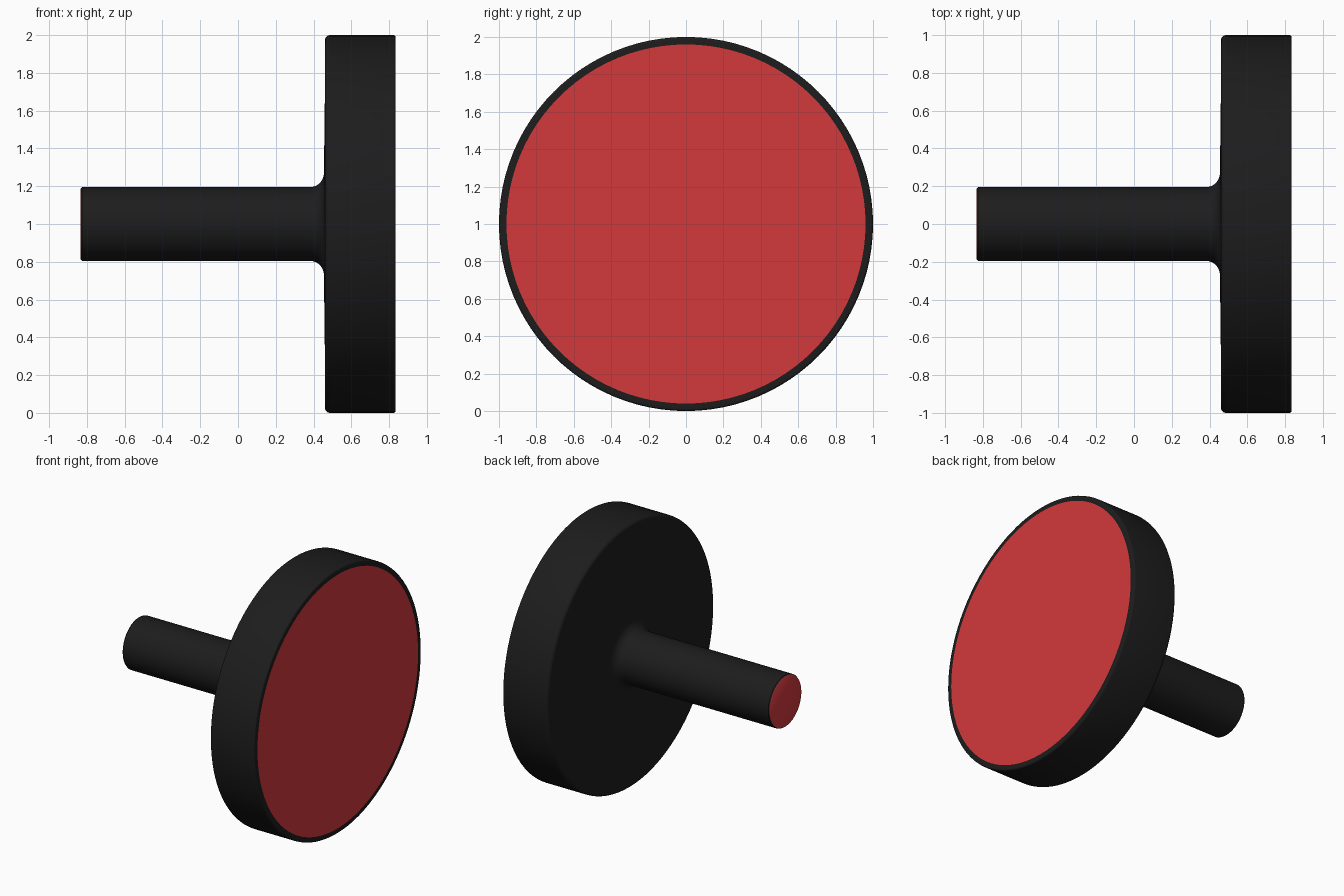
import bpy, bmesh
from math import radians, pi, sin, cos
from mathutils import Vector

if "Cube" in bpy.data.objects:
    bpy.data.objects.remove(bpy.data.objects["Cube"])

SEGMENTS = 96
AXIS_Z = 1.0


def material(name, colour):
    m = bpy.data.materials.new(name)
    m.diffuse_color = (*colour, 1)
    m.use_nodes = True
    m.node_tree.nodes["Principled BSDF"].inputs["Base Color"].default_value = m.diffuse_color
    return m


def arc(cx, cr, radius, a0, a1, steps=6):
    """Points (x, radius) along a rounded corner, angles in degrees."""
    return [(cx + radius * cos(radians(a0 + (a1 - a0) * i / steps)),
             cr + radius * sin(radians(a0 + (a1 - a0) * i / steps)))
            for i in range(steps + 1)]


def lathe(name, profile, mat):
    """Spin an (x, radius) profile around the horizontal x axis."""
    bm = bmesh.new()
    verts = [bm.verts.new((x, 0, AXIS_Z + r)) for x, r in profile]
    edges = [bm.edges.new(pair) for pair in zip(verts, verts[1:])]
    bmesh.ops.spin(bm, geom=verts + edges, cent=(0, 0, AXIS_Z), axis=(1, 0, 0),
                   angle=2 * pi, steps=SEGMENTS, use_duplicate=False)
    bmesh.ops.remove_doubles(bm, verts=bm.verts[:], dist=1e-5)
    bmesh.ops.recalc_face_normals(bm, faces=bm.faces[:])
    # Make sure the surface faces away from the axis, or outward on the end caps
    centre = Vector((0, 0, AXIS_Z))
    if sum(f.normal.dot(f.calc_center_median() - centre) * f.calc_area() for f in bm.faces) < 0:
        bmesh.ops.reverse_faces(bm, faces=bm.faces[:])
    mesh = bpy.data.meshes.new(name)
    bm.to_mesh(mesh)
    bm.free()
    mesh.materials.append(mat)
    obj = bpy.data.objects.new(name, mesh)
    bpy.context.collection.objects.link(obj)
    bpy.ops.object.select_all(action='DESELECT')
    obj.select_set(True)
    bpy.context.view_layer.objects.active = obj
    bpy.ops.object.shade_smooth_by_angle(angle=radians(35))
    return obj


black = material("black", (0.012, 0.012, 0.012))
red = material("red", (0.65, 0.04, 0.045))

# Stem, fillet, tapered back, rounded rim and front ring in one profile
body = [(-0.832, 0.19), (-0.825, 0.195), (0.38, 0.195)]
body += arc(0.38, 0.27, 0.075, -90, 0, 8)
body += [(0.457, 0.45), (0.46, 0.7)]
body += arc(0.487, 0.973, 0.027, 180, 90)
body += arc(0.823, 0.988, 0.012, 90, 0, 4)
body += [(0.835, 0.96)]
lathe("handle_and_disc", body, black)

# Red inlays on the disc face and the stem end
lathe("disc_face", [(0.835, 0.96), (0.835, 0.0)], red)
lathe("stem_end", [(-0.832, 0.19), (-0.835, 0.185), (-0.835, 0.0)], red)
